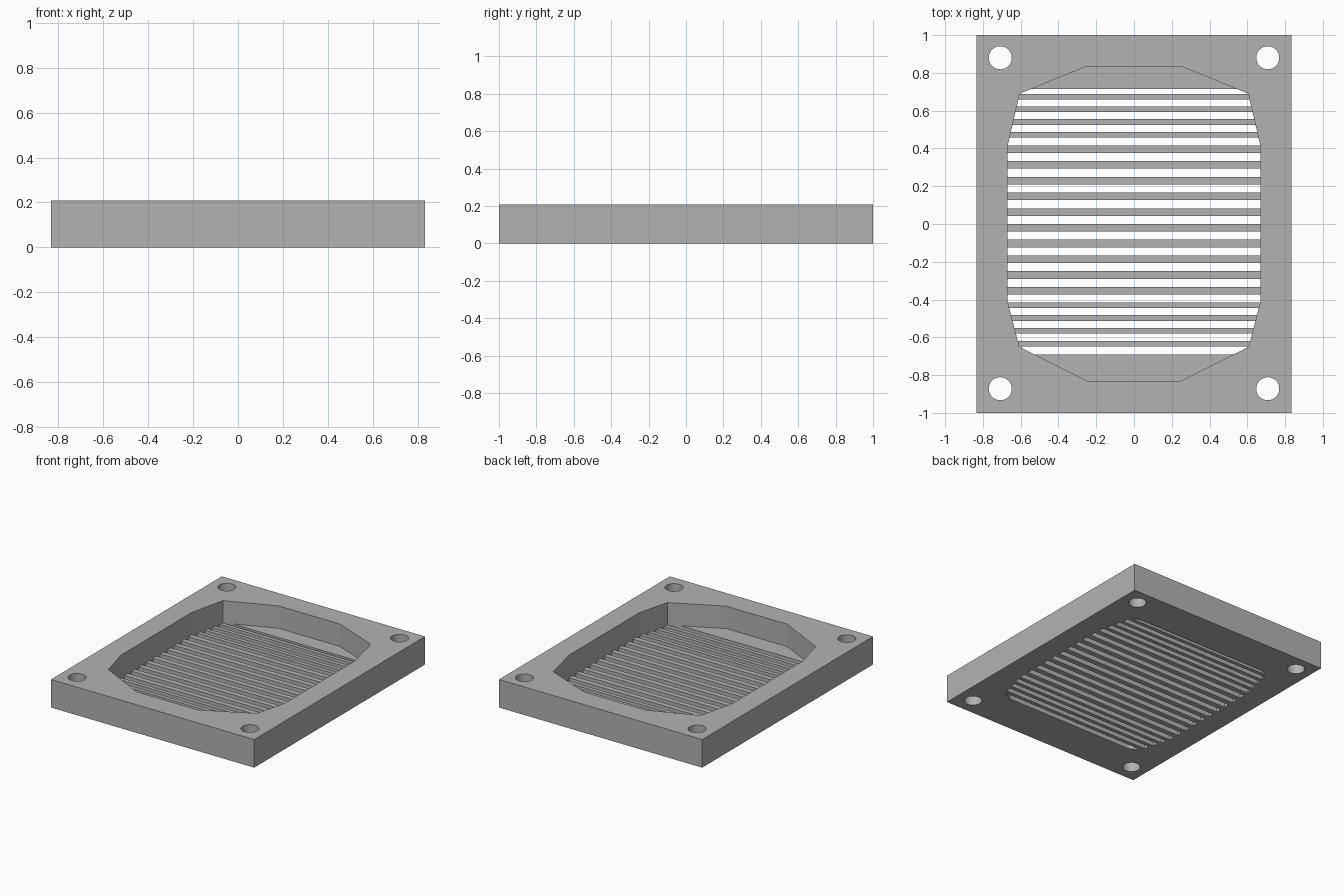
import bpy
import bmesh
from math import cos, sin, tau

if "Cube" in bpy.data.objects:
    bpy.data.objects.remove(bpy.data.objects["Cube"])

HALF_X, HALF_Y, HEIGHT, FLOOR = 0.833, 1.0, 0.208, 0.042

grey = bpy.data.materials.new("plain grey")
grey.use_nodes = True
colour = (0.45, 0.45, 0.45, 1)
grey.diffuse_color = colour
grey.node_tree.nodes["Principled BSDF"].inputs["Base Color"].default_value = colour


def add_prism(bm, outline, z0, z1):
    """Extrude a counter-clockwise outline between two heights."""
    face = bm.faces.new([bm.verts.new((x, y, z0)) for x, y in outline])
    top = bmesh.ops.extrude_face_region(bm, geom=[face])["geom"]
    verts = [v for v in top if isinstance(v, bmesh.types.BMVert)]
    bmesh.ops.translate(bm, vec=(0, 0, z1 - z0), verts=verts)


def prisms(name, outlines, z0, z1):
    bm = bmesh.new()
    for outline in outlines:
        add_prism(bm, outline, z0, z1)
    bmesh.ops.recalc_face_normals(bm, faces=bm.faces)
    mesh = bpy.data.meshes.new(name)
    bm.to_mesh(mesh)
    bm.free()
    mesh.materials.append(grey)
    obj = bpy.data.objects.new(name, mesh)
    bpy.context.collection.objects.link(obj)
    return obj


def rect(x, y0, y1):
    return [(-x, y0), (x, y0), (x, y1), (-x, y1)]


def circle(cx, cy, r, n=32):
    return [(cx + r * cos(tau * i / n), cy + r * sin(tau * i / n)) for i in range(n)]


def cut(target, cutter):
    """Subtract the cutter, apply the result and discard the cutter."""
    cutter.hide_render = True
    mod = target.modifiers.new("cut", "BOOLEAN")
    mod.operation, mod.solver, mod.object = "DIFFERENCE", "EXACT", cutter
    bpy.context.view_layer.objects.active = target
    bpy.ops.object.modifier_apply(modifier=mod.name)
    bpy.data.objects.remove(cutter)


# Solid rectangular block
plate = prisms("vent_plate", [rect(HALF_X, -HALF_Y, HALF_Y)], 0, HEIGHT)

# Faceted opening, cut from the top down through the slots
right_side = [(0.25, -0.83), (0.607, -0.65), (0.67, -0.41),
              (0.67, 0.41), (0.605, 0.69), (0.25, 0.835)]
outline = right_side + [(-x, y) for x, y in reversed(right_side)]
opening = prisms("opening_cutter", [outline], -0.1, HEIGHT + 0.1)

# Slats and solid floor ends that stay standing inside the opening
slats = [rect(0.8, k / 12 - 0.04, k / 12) for k in range(-4, 6)]
for start, step in ((0.473, 0.067), (-0.43, -0.068)):
    for i in range(4):
        y = start + i * step
        slats.append(rect(0.8, y - 0.015, y + 0.015))
slats += [rect(0.8, 0.715, 0.95), rect(0.8, -0.95, -0.69)]
cut(opening, prisms("slat_cutter", slats, -0.2, FLOOR))
cut(plate, opening)

# Corner screw holes
holes = [circle(x, y, 0.061) for x in (-0.708, 0.708) for y in (-0.872, 0.88)]
cut(plate, prisms("hole_cutter", holes, -0.1, HEIGHT + 0.1))

# Smooth hole walls, keep all other edges crisp
bpy.ops.object.select_all(action="DESELECT")
plate.select_set(True)
bpy.context.view_layer.objects.active = plate
bpy.ops.object.shade_smooth_by_angle(angle=0.21)
